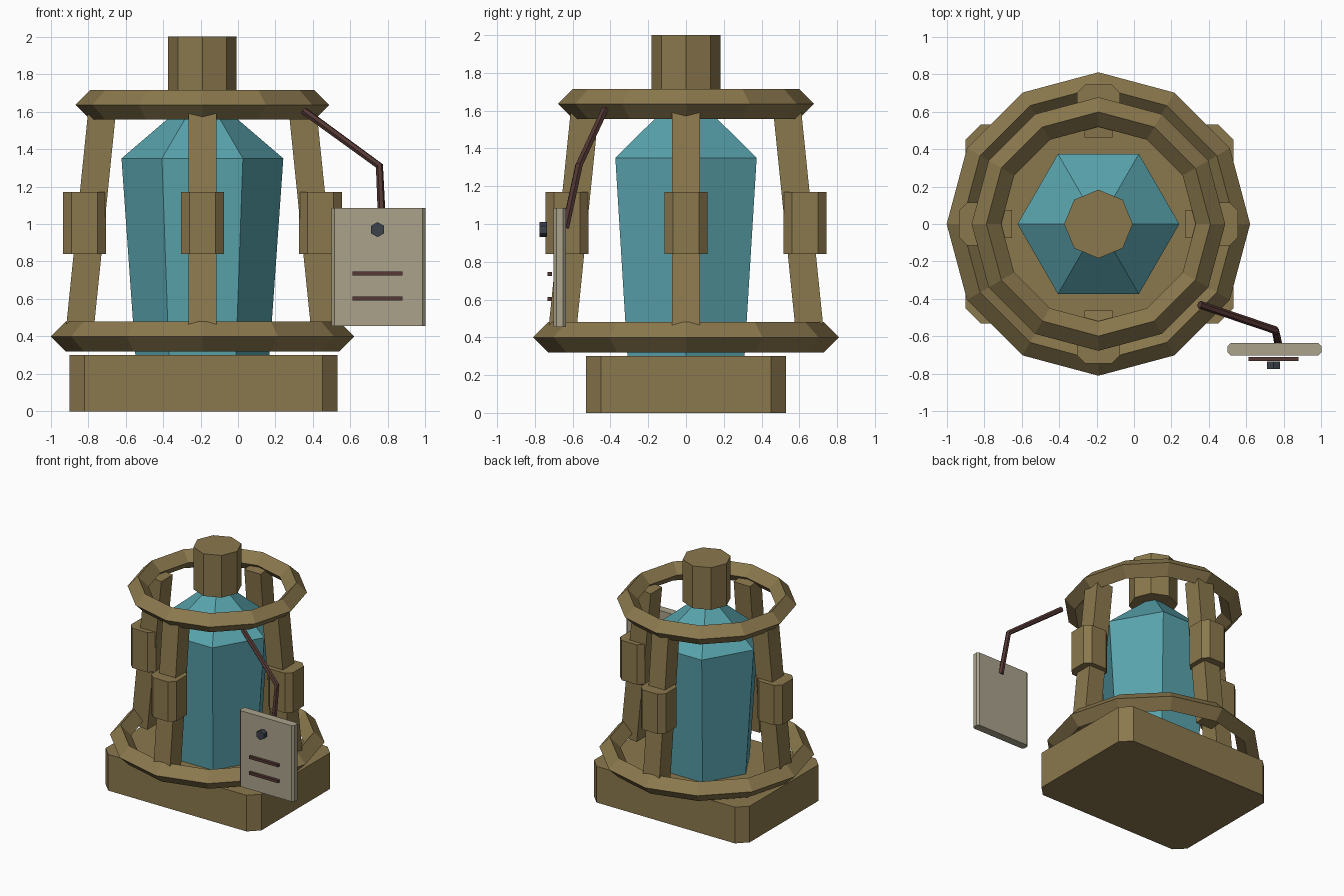
import bpy, bmesh
from math import cos, sin, pi, radians, atan
from mathutils import Matrix, Vector

if "Cube" in bpy.data.objects:
    bpy.data.objects.remove(bpy.data.objects["Cube"])

AXIS = Vector((-0.19, 0, 0))


def material(name, rgb):
    m = bpy.data.materials.new(name)
    m.diffuse_color = (*rgb, 1)
    m.use_nodes = True
    m.node_tree.nodes["Principled BSDF"].inputs["Base Color"].default_value = m.diffuse_color
    return m


BRASS = material("brass", (0.26, 0.19, 0.075))
GLASS = material("teal_glass", (0.10, 0.37, 0.42))
PAPER = material("tag_card", (0.40, 0.36, 0.26))
WIRE = material("dark_wire", (0.09, 0.04, 0.035))
STEEL = material("dark_steel", (0.045, 0.055, 0.07))


def finish(name, bm, mat):
    bmesh.ops.recalc_face_normals(bm, faces=bm.faces)
    me = bpy.data.meshes.new(name)
    bm.to_mesh(me)
    bm.free()
    me.materials.append(mat)
    ob = bpy.data.objects.new(name, me)
    bpy.context.collection.objects.link(ob)
    return ob


def box(name, size, mat, matrix, chamfer=0):
    """Box whose upright edges can be chamfered."""
    bm = bmesh.new()
    bmesh.ops.create_cube(bm, size=1)
    bmesh.ops.scale(bm, vec=size, verts=bm.verts)
    if chamfer:
        upright = [e for e in bm.edges
                   if abs(e.verts[0].co.z - e.verts[1].co.z) > 1e-4]
        bmesh.ops.bevel(bm, geom=upright, offset=chamfer, segments=1,
                        profile=0.5, affect='EDGES')
    bm.transform(matrix)
    return finish(name, bm, mat)


def lathe(name, profile, sides, mat, matrix, start=0.0):
    """Closed faceted solid from (radius, height) points."""
    bm = bmesh.new()
    rings = [[bm.verts.new((r * cos(start + 2 * pi * i / sides),
                            r * sin(start + 2 * pi * i / sides), z))
              for i in range(sides)] for r, z in profile]
    for a, b in zip(rings, rings[1:]):
        for i in range(sides):
            j = (i + 1) % sides
            bm.faces.new((a[i], a[j], b[j], b[i]))
    bm.faces.new(rings[0][::-1])
    bm.faces.new(rings[-1])
    bm.transform(matrix)
    return finish(name, bm, mat)


def ring(name, z, radius, thickness):
    bpy.ops.mesh.primitive_torus_add(
        major_segments=12, minor_segments=4, major_radius=radius,
        minor_radius=thickness, location=AXIS + Vector((0, 0, z)))
    ob = bpy.context.object
    ob.name = name
    ob.data.materials.append(BRASS)


T = Matrix.Translation
to_axis = T(AXIS)

# Base block and the two faceted hoops
box("base", (1.43, 1.06, 0.30), BRASS, T((-0.185, 0, 0.15)), 0.08)
ring("lower_ring", 0.40, 0.73, 0.08)
ring("upper_ring", 1.636, 0.598, 0.079)

# Hexagonal glass body and octagonal cap
lathe("glass_body", [(0.358, 0.30), (0.432, 1.35), (0.01, 1.712)], 6, GLASS, to_axis)
lathe("cap", [(0.183, 1.65), (0.183, 2.0)], 8, BRASS, to_axis)

# Four leaning legs with upright sleeves
for side, angle in (("right", 0), ("back", 90), ("left", 180), ("front", 270)):
    turn = to_axis @ Matrix.Rotation(radians(angle), 4, 'Z')
    lean = Matrix.Rotation(-atan(0.102), 4, 'Y')
    box(side + "_leg", (0.148, 0.15, 1.27), BRASS, turn @ T((0.599, 0, 0.98)) @ lean)
    box(side + "_sleeve", (0.23, 0.23, 0.33), BRASS, turn @ T((0.63, 0, 1.005)), 0.045)

# Bent wire holding the tag
curve = bpy.data.curves.new("tag_wire", 'CURVE')
curve.dimensions = '3D'
curve.bevel_depth = 0.021
curve.bevel_resolution = 1
curve.use_fill_caps = True
spline = curve.splines.new('POLY')
path = [(0.35, -0.43, 1.605), (0.755, -0.567, 1.31), (0.77, -0.638, 0.98)]
spline.points.add(len(path) - 1)
for p, co in zip(spline.points, path):
    p.co = (*co, 1)
spline.use_smooth = False
curve.materials.append(WIRE)
wire = bpy.data.objects.new("tag_wire", curve)
bpy.context.collection.objects.link(wire)
bpy.ops.object.select_all(action='DESELECT')
wire.select_set(True)
bpy.context.view_layer.objects.active = wire
bpy.ops.object.convert(target='MESH')

# Tag plate with its bolt and two raised strips
box("tag", (0.50, 0.066, 0.63), PAPER, T((0.75, -0.668, 0.77)), 0.016)
lathe("tag_bolt", [(0.04, -0.02), (0.04, 0.02)], 6, STEEL,
      T((0.745, -0.755, 0.97)) @ Matrix.Rotation(pi / 2, 4, 'X'), pi / 2)
for label, z in (("upper", 0.735), ("lower", 0.603)):
    box(label + "_tag_strip", (0.266, 0.022, 0.022), WIRE, T((0.745, -0.721, z)))
